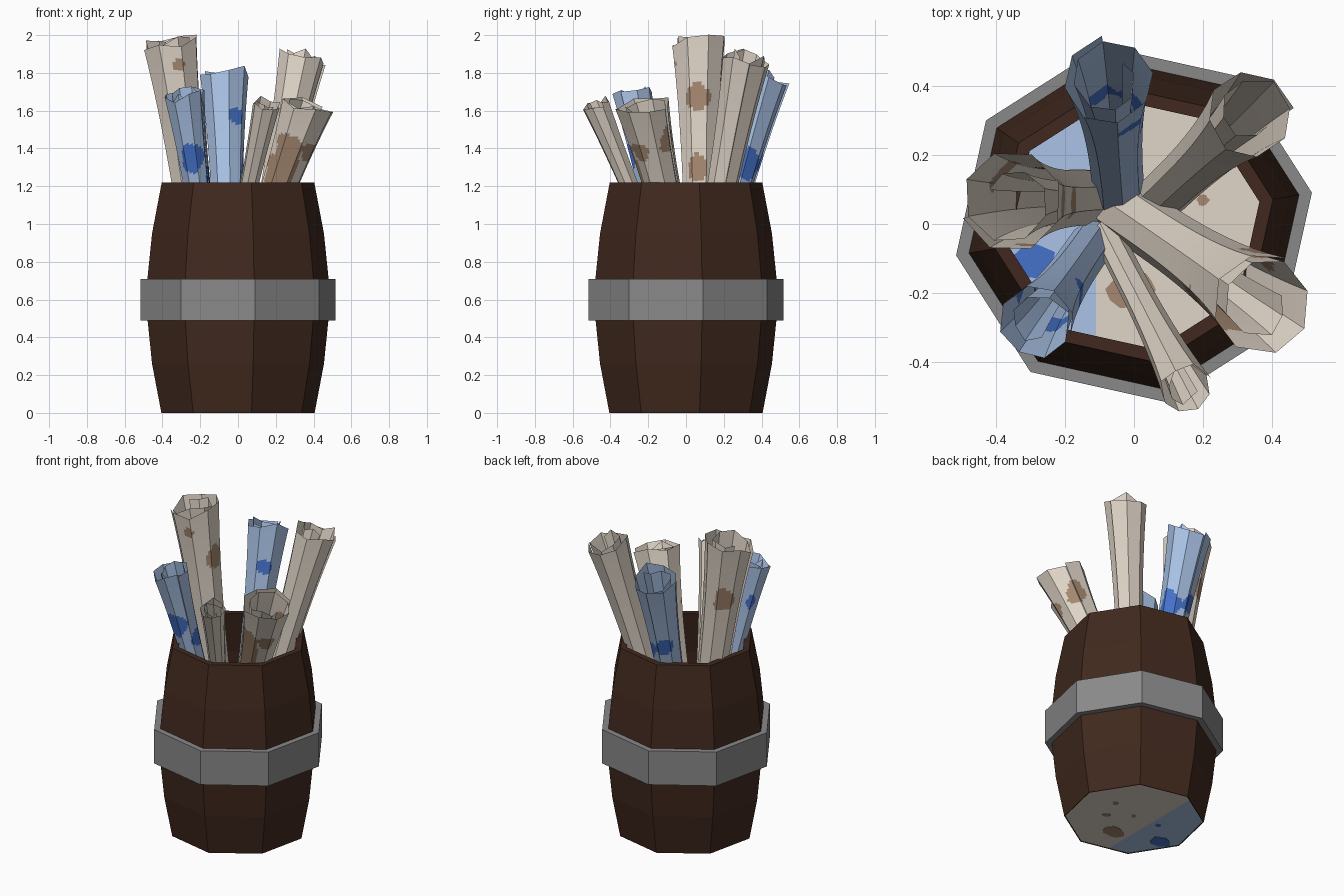
import bpy, bmesh, math, random
from mathutils import Vector

if "Cube" in bpy.data.objects:
    bpy.data.objects.remove(bpy.data.objects["Cube"])

random.seed(4)


def material(name, rgb):
    m = bpy.data.materials.new(name)
    m.diffuse_color = (*rgb, 1)
    m.use_nodes = True
    m.node_tree.nodes["Principled BSDF"].inputs["Base Color"].default_value = m.diffuse_color
    return m


WOOD = material("dark_wood", (0.052, 0.022, 0.013))
IRON = material("grey_iron", (0.25, 0.25, 0.25))
CREAM = material("cream_paper", (0.75, 0.67, 0.58))
TAN = material("tan_stain", (0.38, 0.25, 0.165))
BLUE = material("blue_paper", (0.42, 0.57, 0.83))
INK = material("dark_blue_stain", (0.06, 0.17, 0.60))


def finish(name, bm, mats):
    me = bpy.data.meshes.new(name)
    bm.to_mesh(me)
    bm.free()
    for m in mats:
        me.materials.append(m)
    ob = bpy.data.objects.new(name, me)
    bpy.context.collection.objects.link(ob)
    return ob


def ring_angle(k):
    return math.radians(10 + 45 * k)


def lathe(name, profile, mat):
    """Eight-sided closed ring from a loop of (radius, z)."""
    bm = bmesh.new()
    rows = [[bm.verts.new((r * math.cos(ring_angle(k)), r * math.sin(ring_angle(k)), z))
             for k in range(8)] for r, z in profile]
    for i in range(len(rows)):
        a, b = rows[i], rows[(i + 1) % len(rows)]
        for k in range(8):
            n = (k + 1) % 8
            bm.faces.new((a[k], a[n], b[n], b[k]))
    bmesh.ops.recalc_face_normals(bm, faces=bm.faces)
    return finish(name, bm, [mat])


# Barrel shell with thick walls, and its iron band
outer = [(0.412, 0), (0.462, 0.26), (0.487, 0.5), (0.487, 0.71), (0.462, 0.95), (0.41, 1.22)]
inner = [(r - 0.04, max(z, 0.008)) for r, z in reversed(outer)]
lathe("barrel", outer + inner + [(0.407, 0.008), (0.407, 0)], WOOD)
lathe("barrel_band", [(0.525, 0.49), (0.525, 0.71), (0.475, 0.71), (0.475, 0.49)], IRON)

# Two-tone floor, split along x
bm = bmesh.new()
bm.faces.new([bm.verts.new((0.408 * math.cos(ring_angle(k)), 0.408 * math.sin(ring_angle(k)), 0.003))
              for k in range(8)])
bmesh.ops.bisect_plane(bm, geom=bm.verts[:] + bm.edges[:] + bm.faces[:],
                       plane_co=(-0.11, 0, 0), plane_no=(1, 0, 0))
for f in bm.faces:
    f.material_index = 1 if f.calc_center_median().x < -0.11 else 0
finish("barrel_floor", bm, [CREAM, BLUE])


# Stains on the floor as thin plates seen from both sides
def floor_stain(name, x, y, r, mat):
    bm = bmesh.new()
    pts = []
    for k in range(12):
        a = k * math.tau / 12
        q = r * random.uniform(0.75, 1.15)
        pts.append(bm.verts.new((x + q * math.cos(a), y + q * 0.8 * math.sin(a), 0)))
    f = bm.faces.new(pts)
    top = bmesh.ops.extrude_face_region(bm, geom=[f])
    bmesh.ops.translate(bm, vec=(0, 0, 0.006), verts=[v for v in top["geom"] if isinstance(v, bmesh.types.BMVert)])
    bmesh.ops.recalc_face_normals(bm, faces=bm.faces)
    finish(name, bm, [mat])


for i, s in enumerate([(0.0, -0.19, 0.075), (0.155, -0.07, 0.025), (0.2, 0.07, 0.02), (0.02, 0.02, 0.015)]):
    floor_stain(f"floor_tan_stain_{i}", *s, TAN)
for i, s in enumerate([(-0.29, -0.11, 0.07), (-0.16, 0.03, 0.018)]):
    floor_stain(f"floor_blue_stain_{i}", *s, INK)


def scroll(name, base, tip, radius, start, mats, stains=()):
    """Flared eight-sided rolled sheet with a ragged top; stains are (x, y, z, r)."""
    base, tip = Vector(base), Vector(tip)
    axis = tip - base
    length = axis.length
    rot = Vector((0, 0, 1)).rotation_difference(axis.normalized())
    sides, sub, rows = 15, 6, 75
    jag = [random.uniform(-0.03, 0.03) for _ in range(sides + 1)]

    def corner(i, s):
        a = math.radians(start + 45 * i)
        coil = 1.02 - 0.012 * i if i <= 8 else 0.92 - 0.065 * (i - 8)
        q = radius * (0.58 + 0.42 * s ** 3) * coil
        return base + rot @ Vector((q * math.cos(a), q * math.sin(a), s * (length + jag[i])))

    bm = bmesh.new()
    grid = []
    for j in range(rows + 1):
        c = [corner(i, j / rows) for i in range(sides + 1)]
        row = [bm.verts.new(c[i].lerp(c[i + 1], t / sub)) for i in range(sides) for t in range(sub)]
        grid.append(row + [bm.verts.new(c[-1])])
    for j in range(rows):
        for u in range(sides * sub):
            f = bm.faces.new((grid[j][u], grid[j][u + 1], grid[j + 1][u + 1], grid[j + 1][u]))
            p = f.calc_center_median()
            if u < sub * 9:
                for x, y, z, r in stains:
                    d = p - Vector((x, y, z))
                    wave = 1 + 0.12 * math.sin(45 * p.z + 20 * p.x)
                    if Vector((d.x, d.y, d.z * 0.85)).length < r * wave:
                        f.material_index = 1
    finish(name, bm, mats)


# Six scrolls fanning out of the barrel
cream, blue = [CREAM, TAN], [BLUE, INK]
scroll("tall_left_scroll", (-0.14, 0.08, 0.35), (-0.355, 0.07, 1.96), 0.152, 200, cream,
       [(-0.19, 0.06, 1.68, 0.07), (-0.17, 0.06, 1.3, 0.055), (-0.31, -0.08, 1.84, 0.035),
        (-0.41, 0.19, 1.62, 0.085)])
scroll("back_blue_scroll", (-0.04, 0.06, 0.4), (-0.07, 0.42, 1.79), 0.134, 100, blue,
       [(0.01, 0.25, 1.58, 0.055), (-0.12, 0.22, 1.44, 0.02), (0.04, 0.35, 1.3, 0.085),
        (-0.11, 0.38, 1.33, 0.055)])
scroll("back_right_scroll", (0.04, 0.04, 0.4), (0.34, 0.32, 1.89), 0.13, 10, cream)
scroll("front_right_scroll", (-0.03, 0.04, 0.5), (0.375, -0.235, 1.63), 0.15, 60, cream,
       [(0.21, -0.24, 1.27, 0.09), (0.26, -0.28, 1.38, 0.08), (0.37, -0.09, 1.45, 0.06),
        (0.38, -0.25, 1.37, 0.05)])
scroll("front_slim_scroll", (-0.08, -0.03, 0.55), (0.15, -0.475, 1.62), 0.076, 30, cream)
scroll("front_blue_scroll", (-0.12, -0.05, 0.5), (-0.285, -0.285, 1.68), 0.112, 330, blue,
       [(-0.24, -0.29, 1.35, 0.065), (-0.15, -0.2, 1.27, 0.045), (-0.37, -0.17, 1.48, 0.065)])
